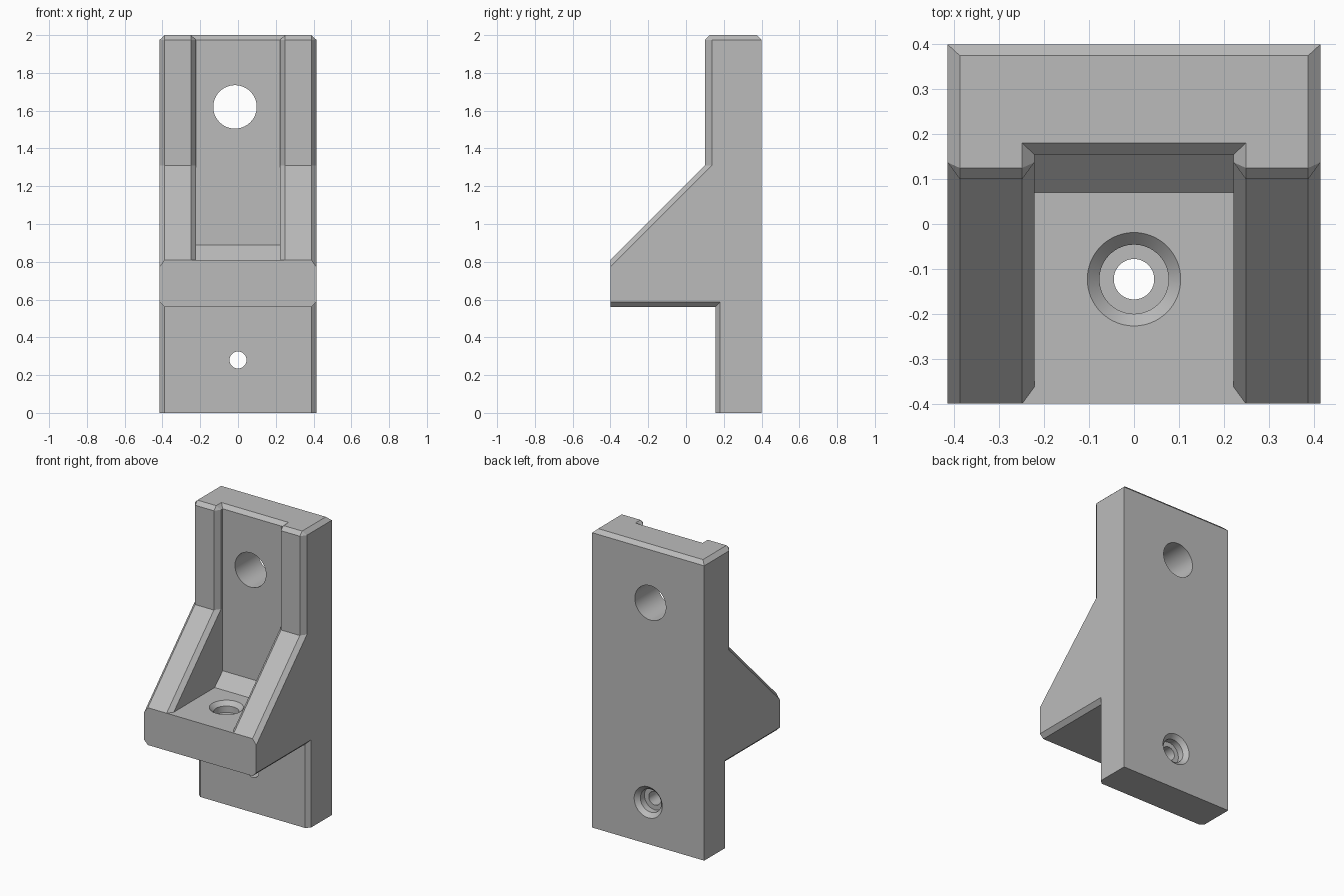
import bpy, bmesh, math
from mathutils import Matrix

old = bpy.data.objects.get("Cube")
if old:
    bpy.data.objects.remove(old)

grey = bpy.data.materials.new("plain_grey")
grey.use_nodes = True
colour = (0.5, 0.5, 0.5, 1)
grey.diffuse_color = colour
grey.node_tree.nodes["Principled BSDF"].inputs["Base Color"].default_value = colour


def finish(name, bm):
    bmesh.ops.recalc_face_normals(bm, faces=bm.faces)
    mesh = bpy.data.meshes.new(name)
    bm.to_mesh(mesh)
    bm.free()
    mesh.materials.append(grey)
    obj = bpy.data.objects.new(name, mesh)
    bpy.context.collection.objects.link(obj)
    return obj


# Side sections (y, z), running from the back foot over the top to the front foot
back_low, back_top, top_back = (.4, 0), (.4, 1.975), (.375, 2)
shelf_front = (-.4, .81)
under = [(-.4, .56), (.155, .56), (.155, 0)]
full = [back_low, back_top, top_back, (.18, 2), (.18, 2), (.125, 2), (.1, 1.975),
        (.1, 1.31), shelf_front, shelf_front] + under
outer = [back_low, back_top, back_top, (.18, 1.975), (.18, 1.975), (.137, 1.975),
         (.137, 1.975), (.137, 1.31), (-.4, .773), (-.4, .773),
         (-.4, .587), (.18, .587), (.18, 0)]
inner = [back_low, back_top, top_back, (.18, 2), (.155, 1.975), (.137, 1.975),
         (.137, 1.975), (.137, 1.31), (-.363, .81), shelf_front] + under
recess = [(.155, .89), (.07, .81)]
middle = inner[:5] + recess + inner[9:]
stations = [(.415, outer), (.388, full), (.249, full), (.222, inner)]


def build_body():
    bm = bmesh.new()
    verts = {}

    def face(points):
        points = list(dict.fromkeys(points))
        if len(points) > 2:
            bm.faces.new([verts.setdefault(p, None) or new_vert(p) for p in points])

    def new_vert(p):
        verts[p] = bm.verts.new(p)
        return verts[p]

    def strip(xa, a, xb, b):
        for i in range(len(a)):
            j = (i + 1) % len(a)
            face([(xa, *a[i]), (xa, *a[j]), (xb, *b[j]), (xb, *b[i])])

    for side in (-1, 1):
        face([(side * .415, *p) for p in outer])
        for (xa, a), (xb, b) in zip(stations, stations[1:]):
            strip(side * xa, a, side * xb, b)
        # rib wall facing the recess
        face([(side * .222, *p) for p in inner[4:9] + recess[::-1]])
    strip(-.222, middle, .222, middle)
    return finish("bracket_body", bm)


def cutter(name, steps, matrix, sides=64):
    """Round stepped cutter from (radius, height) pairs."""
    bm = bmesh.new()
    rings = [[bm.verts.new((r * math.cos(t), r * math.sin(t), h))
              for t in (math.tau * k / sides for k in range(sides))]
             for r, h in steps]
    for a, b in zip(rings, rings[1:]):
        for k in range(sides):
            n = (k + 1) % sides
            bm.faces.new((a[k], a[n], b[n], b[k]))
    bm.faces.new(rings[0])
    bm.faces.new(rings[-1])
    bm.transform(matrix)
    obj = finish(name, bm)
    obj.hide_render = True
    return obj


body = build_body()

# Screw holes with chamfered counterbores, and the plain upper hole
screw = [(.114, .01), (.104, 0), (.077, -.027), (.077, -.07), (.045, -.07), (.045, -.4)]
to_back = Matrix.Rotation(-math.pi / 2, 4, 'X')
cutters = [
    cutter("shelf_screw_cutter", screw, Matrix.Translation((0, -.123, .81))),
    cutter("foot_screw_cutter", screw, Matrix.Translation((0, .4, .28)) @ to_back),
    cutter("upper_hole_cutter", [(.115, .2), (.115, -.4)],
           Matrix.Translation((-.016, .4, 1.62)) @ to_back),
]
bpy.context.view_layer.objects.active = body
body.select_set(True)
for c in cutters:
    mod = body.modifiers.new(c.name, 'BOOLEAN')
    mod.operation = 'DIFFERENCE'
    mod.solver = 'EXACT'
    mod.object = c
    bpy.ops.object.modifier_apply(modifier=mod.name)
    bpy.data.objects.remove(c)

bpy.ops.object.shade_smooth_by_angle(angle=math.radians(20))
